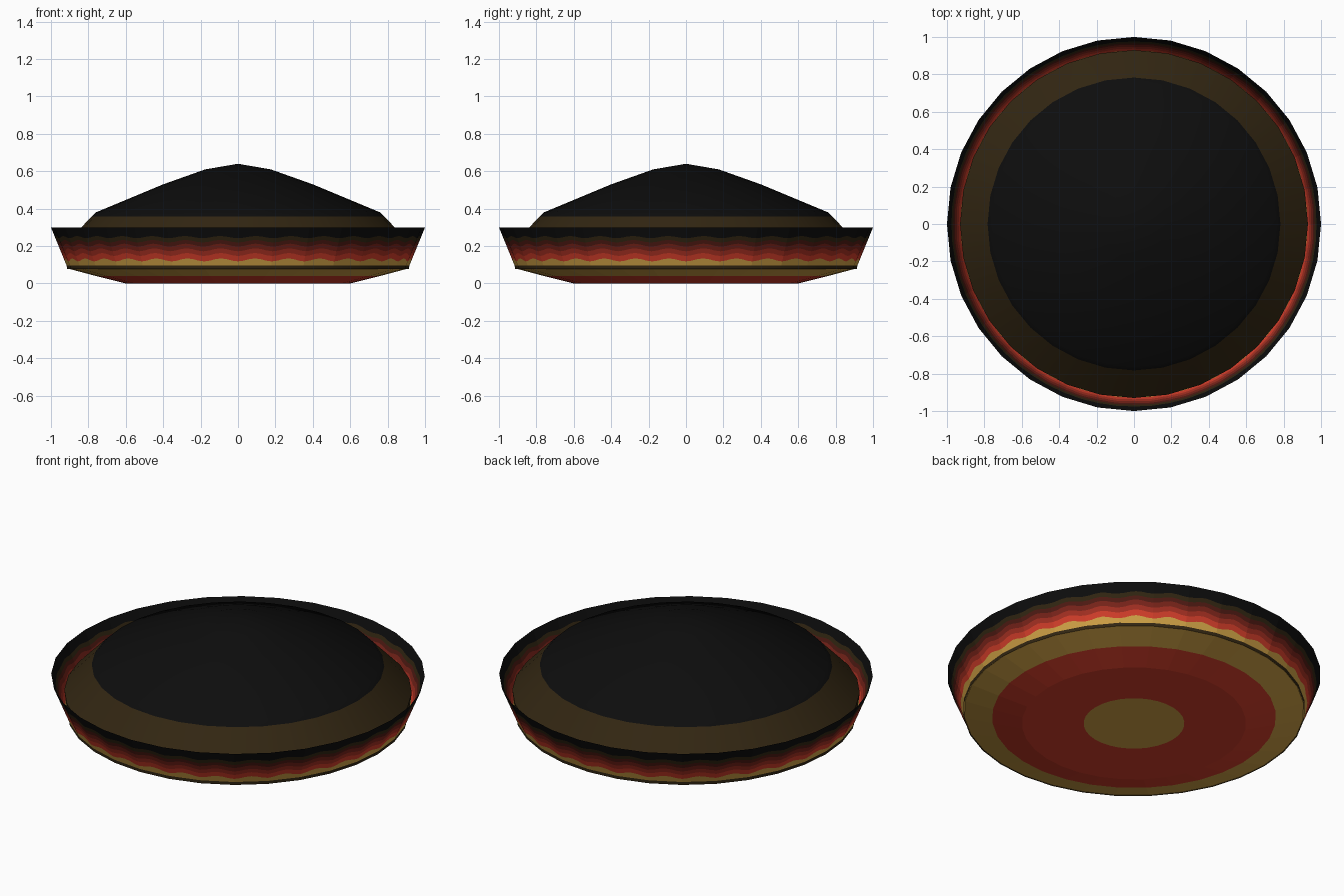
import bpy
import bmesh
from math import sin, cos, pi

SIDES = 32

if "Cube" in bpy.data.objects:
    bpy.data.objects.remove(bpy.data.objects["Cube"], do_unlink=True)


def material(name, rgb):
    """Flat material from display colour values."""
    linear = [((c / 255 + 0.055) / 1.055) ** 2.4 if c > 10 else c / 255 / 12.92 for c in rgb]
    mat = bpy.data.materials.new(name)
    mat.use_nodes = True
    mat.diffuse_color = (*linear, 1)
    mat.node_tree.nodes["Principled BSDF"].inputs["Base Color"].default_value = (*linear, 1)
    return mat


yellow = material("amber yellow", (210, 163, 70))
bright_red = material("bright red", (212, 62, 42))
mid_red = material("mid red", (165, 48, 34))
deep_red = material("deep red", (122, 36, 26))
dark_red = material("dark red", (80, 27, 19))
brown = material("dark brown", (50, 38, 18))
black = material("black", (13, 13, 13))


def facet_point(r, z, column, steps):
    """Point on a straight-sided ring, with several columns per facet."""
    side, t = divmod(column, steps)
    t /= steps
    a, b = 2 * pi * side / SIDES, 2 * pi * (side + 1) / SIDES
    return (r * (cos(a) * (1 - t) + cos(b) * t), r * (sin(a) * (1 - t) + sin(b) * t), z)


def ring_surface(name, rows, mats, steps=1):
    """Skin a list of row functions (column -> r, z); one material per strip."""
    bm = bmesh.new()
    count = SIDES * steps
    rings = []
    for row in rows:
        if row(0)[0] == 0:
            rings.append([bm.verts.new((0, 0, row(0)[1]))] * count)
        else:
            rings.append([bm.verts.new(facet_point(*row(i), i, steps)) for i in range(count)])
    slots = list(dict.fromkeys(mats))
    for low, high, mat in zip(rings, rings[1:], mats):
        for i in range(count):
            j = (i + 1) % count
            corners = list(dict.fromkeys((low[i], low[j], high[j], high[i])))
            bm.faces.new(corners).material_index = slots.index(mat)
    mesh = bpy.data.meshes.new(name)
    bm.to_mesh(mesh)
    bm.free()
    for mat in slots:
        mesh.materials.append(mat)
    obj = bpy.data.objects.new(name, mesh)
    bpy.context.collection.objects.link(obj)
    return obj


def lathe(name, profile, mats):
    return ring_surface(name, [lambda i, p=p: p for p in profile], mats)


# Shallow underside with a yellow centre, red field and yellow border
lathe("underside",
      [(0, 0), (0.27, 0), (0.6, 0), (0.76, 0.04), (0.91, 0.08)],
      [yellow, bright_red, bright_red, yellow])

# Domed top: dark brown skirt tucked inside the rim, black crown
dome = lathe("dome",
             [(0.914, 0.077), (0.93, 0.205), (0.783, 0.357), (0.76, 0.38),
              (0.4, 0.53), (0.175, 0.61), (0, 0.64)],
             [brown, brown, black, black, black, black])
bpy.context.view_layer.objects.active = dome
dome.select_set(True)
bpy.ops.object.shade_smooth_by_angle()

# Flared rim: an open band with wavy colour stripes
STEPS = 6


def rim_row(z, wave):
    def row(i):
        height = z - wave * cos(2 * pi * i / STEPS)
        return 0.91 + 0.09 * (height - 0.08) / 0.22, height
    return row


stripes = [(0.08, 0), (0.126, 0.008), (0.155, 0.008), (0.18, 0.008),
           (0.205, 0.008), (0.226, 0.007), (0.248, 0.006), (0.3, 0)]
ring_surface("rim", [rim_row(*s) for s in stripes],
             [yellow, bright_red, mid_red, deep_red, dark_red, brown, black], STEPS)
